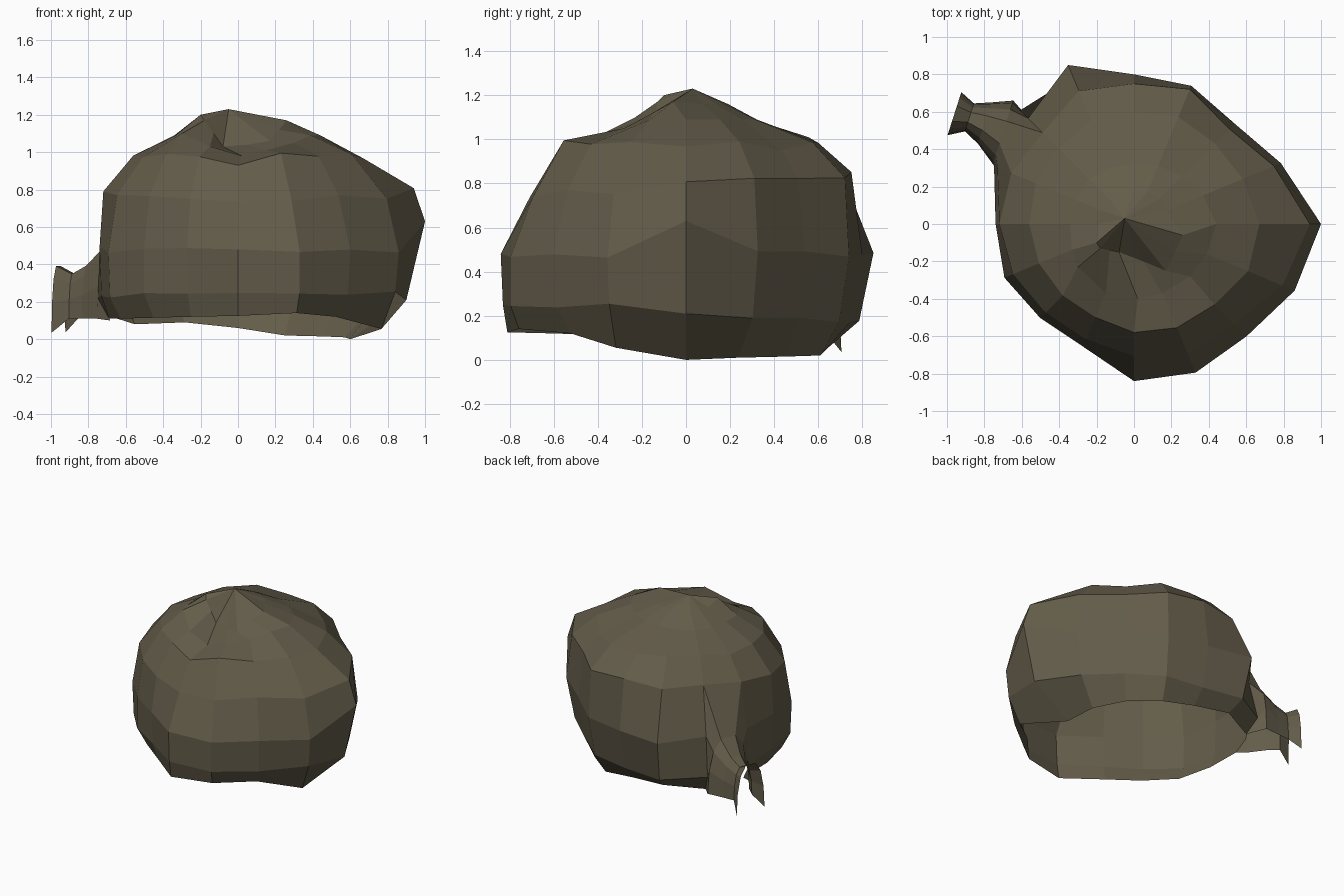
import bpy, bmesh, math, random
from mathutils import Vector

if "Cube" in bpy.data.objects:
    bpy.data.objects.remove(bpy.data.objects["Cube"])

random.seed(4)
olive = bpy.data.materials.new("dark olive plastic")
olive.diffuse_color = (0.125, 0.107, 0.068, 1)
olive.use_nodes = True
olive.node_tree.nodes["Principled BSDF"].inputs["Base Color"].default_value = olive.diffuse_color


def loft(name, rings, closed=True, tip=None, skip=()):
    """Skin equal rows of points; skip holds (row, column) faces left open."""
    bm = bmesh.new()
    rows = [[bm.verts.new(p) for p in ring] for ring in rings]
    n = len(rows[0])
    for r, (a, b) in enumerate(zip(rows, rows[1:])):
        for i in range(n if closed else n - 1):
            j = (i + 1) % n
            if (r, i) not in skip:
                bm.faces.new((a[i], a[j], b[j], b[i]))
    if tip is not None:
        v = bm.verts.new(tip)
        for i in range(n):
            bm.faces.new((rows[-1][i], rows[-1][(i + 1) % n], v))
    me = bpy.data.meshes.new(name)
    bm.to_mesh(me)
    bm.free()
    me.materials.append(olive)
    ob = bpy.data.objects.new(name, me)
    bpy.context.collection.objects.link(ob)
    return ob


def polar(radii, height):
    """Horizontal ring from radii, counter-clockwise from +x."""
    out = []
    for i, r in enumerate(radii):
        a = 2 * math.pi * i / len(radii)
        x, y = r * math.cos(a), r * math.sin(a)
        out.append(Vector((x, y, height(x, y))))
    return out


# sack body: sagging cross-sections, open underneath
rim = [.60, .62, .64, .66, .65, .74, .78, .74, .69, .68, .64, .66, .81, .82, .74, .83]
rim_z = [0, .01, .015, .02, .06, .09, .08, .10, .11, .11, .115, .12, .125, .14, .12, .055]
low = [.90, .79, .72, .75, .74, .85, .86, .81, .73, .74, .71, .70, .83, .86, .83, .91]
mid = [1.0, .85, .76, .80, .80, .92, .80, .79, .74, .75, .71, .71, .84, .86, .85, .93]
high = [.94, .81, .72, .78, .75, .77, .69, .71, .72, .70, .67, .67, .71, .75, .76, .86]
shoulder = [.67, .63, .61, .62, .60, .60, .57, .57, .56, .55, .54, .54, .58, .60, .61, .66]
crown = [.44, .40, .36, .34, .32, .33, .34, .34, .34, .36, .39, .38, .40, .40, .40, .42]

rings = [
    polar(rim, lambda x, y: 0),
    polar(low, lambda x, y: 0.22 - 0.05 * y),
    polar(mid, lambda x, y: 0.48),
    polar(high, lambda x, y: 0.79 + 0.06 * y),
    polar(shoulder, lambda x, y: 0.985),
    polar(crown, lambda x, y: 1.09),
    polar([.19] * 16, lambda x, y: 1.16),
]
for p, z in zip(rings[0], rim_z):
    p.z = z

# small crumples in the sides
for ring in rings[1:5]:
    for p in ring:
        p.z += random.uniform(-0.02, 0.02)

# pinched point on the right, and the higher fold at the back left
rings[2][0].z = 0.63
rings[4][2].z = 0.95
rings[4][5].z = 1.01

# steep dent in the top, in front of the ridge
rings[4][12].z = 0.93
for i, p in {10: (-.30, -.23, 1.10), 11: (-.15, -.37, 1.03), 12: (.02, -.40, .98),
             13: (.15, -.37, 1.01), 14: (.30, -.28, 1.05)}.items():
    rings[5][i] = Vector(p)
for i, p in {9: (-.20, -.10, 1.20), 10: (-.18, -.13, 1.17), 11: (-.13, -.14, 1.10),
             12: (-.08, -.15, 1.03), 13: (.05, -.20, 1.04), 14: (.17, -.25, 1.06),
             15: (.22, -.15, 1.12), 0: (.26, -.06, 1.17)}.items():
    rings[6][i] = Vector(p)
loft("sack_body", rings, tip=(-0.05, 0.03, 1.23), skip={(0, 6), (1, 6), (2, 6)})


def arch(cx, cy, half, top, bottom, steps=7):
    """Arched strip across the neck, turned toward the back-left."""
    out = []
    for i in range(steps + 1):
        a = math.pi * i / steps
        dy = half * math.copysign(abs(math.cos(a)) ** 0.7, math.cos(a))
        out.append(Vector((cx + 0.32 * dy, cy + dy, bottom + (top - bottom) * math.sin(a))))
    return out


# gathered neck: drapes from the gap in the body, is pinched, then flares open
gap = [rings[k][6] for k in range(4)] + [rings[k][7] for k in (3, 2, 1, 0)]
loft("sack_neck", [
    gap,
    arch(-0.70, 0.49, 0.17, 0.50, 0.11),
    arch(-0.80, 0.54, 0.11, 0.40, 0.11),
    arch(-0.88, 0.57, 0.075, 0.355, 0.11),
    arch(-0.96, 0.59, 0.115, 0.40, 0.035),
], closed=False)
